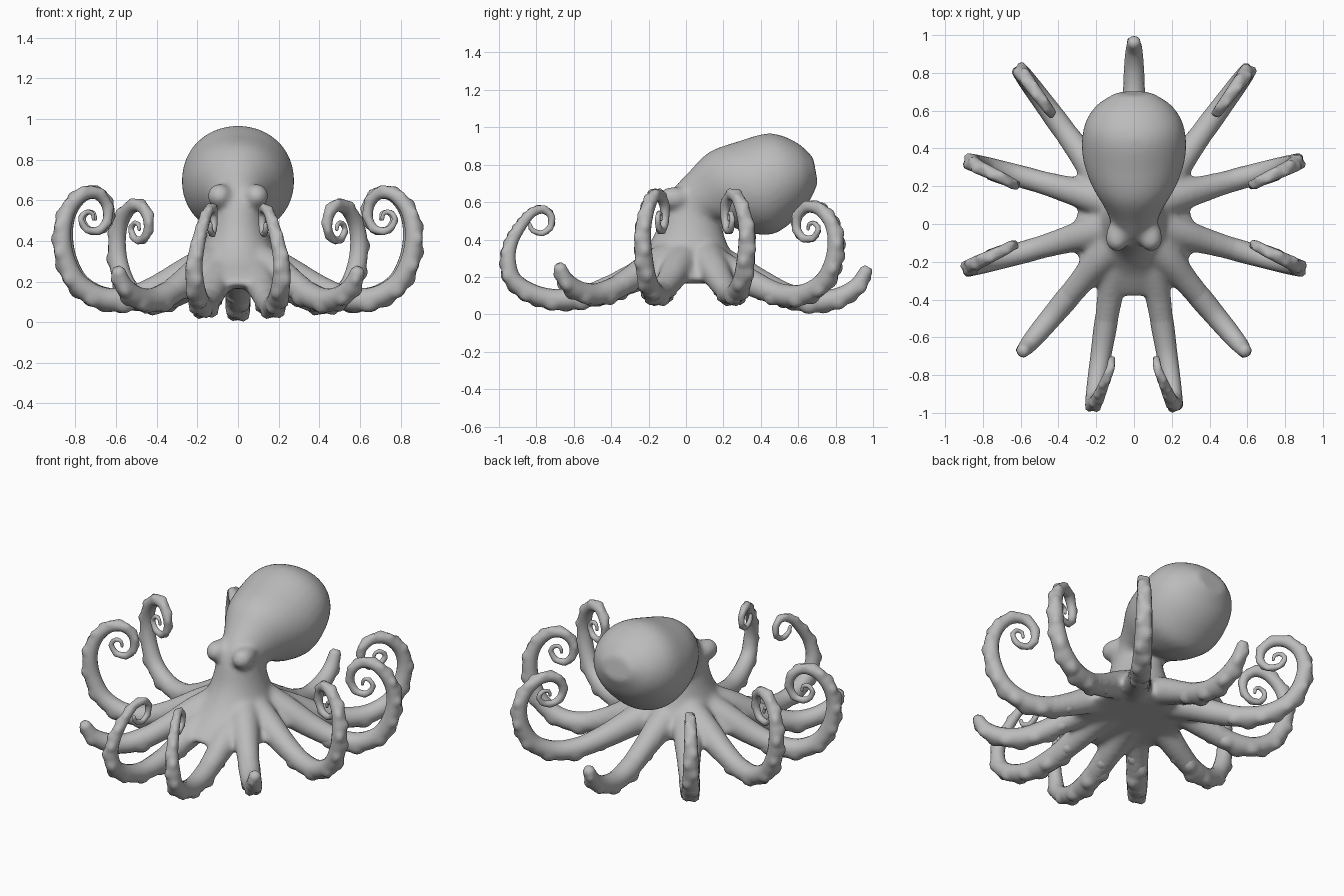
import bpy, bmesh, math
from mathutils import Vector

if "Cube" in bpy.data.objects:
    bpy.data.objects.remove(bpy.data.objects["Cube"])

skin = bpy.data.materials.new("grey_skin")
skin.diffuse_color = (0.5, 0.5, 0.5, 1)
skin.use_nodes = True
skin.node_tree.nodes["Principled BSDF"].inputs["Base Color"].default_value = skin.diffuse_color

# Arm profiles: (reach along arm 0..1, height, radius)
CURLED = [(0, .30, .10), (.19, .24, .084), (.39, .165, .069), (.58, .115, .059), (.75, .12, .055),
          (.90, .19, .051), (.98, .31, .047), (1, .44, .043), (.96, .55, .038), (.87, .625, .034),
          (.77, .635, .030), (.70, .585, .027), (.69, .51, .023), (.74, .455, .020),
          (.82, .455, .017), (.86, .505, .014), (.83, .54, .012), (.79, .535, .010), (.78, .505, .008)]
HOOKED = [(0, .26, .10), (.17, .215, .085), (.35, .15, .07), (.52, .098, .061), (.70, .08, .055),
          (.85, .11, .051), (.965, .18, .046), (1, .28, .041), (.98, .38, .035), (.92, .47, .030),
          (.85, .54, .025), (.78, .56, .022), (.73, .53, .019), (.73, .47, .017), (.78, .435, .015),
          (.84, .45, .013), (.86, .485, .010)]
SHORT = [(0, .29, .10), (.17, .245, .085), (.35, .17, .07), (.52, .10, .062), (.68, .068, .058),
         (.83, .09, .053), (.94, .15, .045), (1, .235, .034)]
RAISED = [(t, z * .85 + .05, r) for t, z, r in SHORT]


def catmull(a, b, c, d, u):
    return 0.5 * (2 * b + (c - a) * u + (2 * a - 5 * b + 4 * c - d) * u * u
                  + (3 * b - a - 3 * c + d) * u ** 3)


def smooth_path(points, step):
    """Resample control points of any dimension with a smooth curve."""
    pts = [Vector(p) for p in points]
    pts = [2 * pts[0] - pts[1]] + pts + [2 * pts[-1] - pts[-2]]
    out = []
    for i in range(1, len(pts) - 2):
        n = max(2, round((pts[i + 1] - pts[i]).length / step))
        out += [catmull(*pts[i - 1:i + 3], k / n) for k in range(n)]
    return out + [pts[-2]]


def loft(bm, rings):
    """Skin a list of closed rings and cap both ends."""
    loops = [[bm.verts.new(p) for p in ring] for ring in rings]
    n = len(loops[0])
    for a, b in zip(loops, loops[1:]):
        for i in range(n):
            bm.faces.new((a[i], a[(i + 1) % n], b[(i + 1) % n], b[i]))
    for loop in (loops[0], loops[-1]):
        hub = bm.verts.new(sum((v.co for v in loop), Vector()) / n)
        for i in range(n):
            bm.faces.new((loop[i], loop[(i + 1) % n], hub))
    bmesh.ops.recalc_face_normals(bm, faces=bm.faces)


def make_object(name, bm):
    mesh = bpy.data.meshes.new(name)
    bm.to_mesh(mesh)
    bm.free()
    mesh.materials.append(skin)
    mesh.polygons.foreach_set("use_smooth", [True] * len(mesh.polygons))
    obj = bpy.data.objects.new(name, mesh)
    bpy.context.collection.objects.link(obj)
    return obj


def arm_rings(root, tip, profile, zscale, drift, first, last, bumps, sides=16):
    """Rings of one arm, with two rows of suckers on the outer side of the bend."""
    root, tip = Vector((*root, 0)), Vector((*tip, 0))
    side = Vector((0, 0, 1)).cross((tip - root).normalized())
    ctrl = []
    for i, (t, z, r) in enumerate(profile):
        bend = drift * min(1, max(0, i - 7) / 4)
        p = root.lerp(tip, t) + side * bend
        # thin the hidden ends where root and free arm overlap
        if (first and i == first) or (last and i == last - 1):
            r *= .8
        ctrl.append((p.x, p.y, z * zscale, r))
    path = smooth_path(ctrl[first:last], 0.012)
    rings, travel = [], 0.0
    for i, p in enumerate(path):
        lo, hi = path[max(i - 1, 0)], path[min(i + 1, len(path) - 1)]
        tangent = (hi - lo).to_3d().normalized()
        under = tangent.cross(side).normalized()
        if under.z > 0 and tangent.dot(tip - root) > 0:
            under = -under
        elif i and under.dot(prev) < 0:
            under = -under
        prev = under
        across = tangent.cross(under)
        r = p[3]
        travel += (hi - lo).length / 2 / (r * 1.25 + .006)
        ring = []
        for k in range(sides):
            a = 2 * math.pi * k / sides
            row = math.exp(-((abs((a + math.pi) % (2 * math.pi) - math.pi) - .6) / .45) ** 2)
            phase = math.pi if a > math.pi else 0
            knob = max(0, math.sin(travel * math.pi + phase)) * row * bumps
            ring.append(p.to_3d() + (under * math.cos(a) + across * math.sin(a)) * r * (1 + .3 * knob))
        rings.append(ring)
    # rounded end
    end = path[-1].to_3d()
    rings.append([end + (v - end) * .6 + tangent * path[-1][3] * .6 for v in rings[-1]])
    return rings


# Arm layout: name, root, tip, profile, height scale, sideways drift of the curl
ARMS = [("back_arm", (0, .1), (0, .965), SHORT, 1, 0)]
for s, label in ((1, "right"), (-1, "left")):
    ARMS += [
        (label + "_front_arm", (s * .08, -.08), (s * .215, -.95), HOOKED, 1, -s * .06),
        (label + "_front_diagonal_arm", (s * .09, -.08), (s * .59, -.675), RAISED, 1, 0),
        (label + "_front_side_arm", (s * .1, -.01), (s * .865, -.23), CURLED, 1, s * .05),
        (label + "_rear_side_arm", (s * .1, .11), (s * .855, .325), CURLED, 1, -s * .05),
        (label + "_rear_diagonal_arm", (s * .1, .13), (s * .595, .80), CURLED, .9, 0)]

# Body: elliptical sections given by front (y, z), back (y, z) and half width,
# flaring at the bottom into a web between the arms
SECTIONS = [(-.30, .165, .22, .165, .24), (-.39, .185, .29, .185, .325), (-.35, .235, .285, .23, .285),
            (-.265, .30, .265, .285, .225), (-.20, .375, .235, .345, .18),
            (-.155, .46, .205, .42, .15), (-.125, .57, .19, .50, .13), (-.08, .66, .23, .48, .135),
            (0, .745, .285, .45, .17), (.12, .865, .36, .43, .235), (.28, .925, .47, .43, .275),
            (.45, .968, .575, .50, .265), (.59, .92, .65, .585, .205), (.68, .84, .705, .70, .10)]
bm = bmesh.new()
rings = []
for fy, fz, by, bz, w in smooth_path(SECTIONS, .04):
    mid, half = Vector((0, (fy + by) / 2, (fz + bz) / 2)), Vector((0, (fy - by) / 2, (fz - bz) / 2))
    rings.append([mid + half * math.cos(a) + Vector((w * math.sin(a), 0, 0))
                  for a in (2 * math.pi * k / 32 for k in range(32))])
loft(bm, rings)

# Eyes, stretched back into the head
for s in (1, -1):
    eye = bmesh.ops.create_uvsphere(bm, u_segments=20, v_segments=12, radius=.062)
    for v in eye["verts"]:
        stretch = 2.0 if v.co.y > 0 else 1.15
        v.co = Vector((v.co.x + s * (.09 - .2 * max(v.co.y, 0)), v.co.y * stretch - .076, v.co.z + .62))

# Arm roots merge into the body
for name, root, tip, prof, zs, drift in ARMS:
    loft(bm, arm_rings(root, tip, prof, zs, drift, 0, 5, 0))
body = make_object("body", bm)
mod = body.modifiers.new("merge", "REMESH")
mod.mode, mod.voxel_size, mod.use_smooth_shade = "VOXEL", .014, True
mod = body.modifiers.new("soften", "SMOOTH")
mod.factor, mod.iterations = .5, 14

# Free lengths of the arms
for name, root, tip, prof, zs, drift in ARMS:
    bm = bmesh.new()
    loft(bm, arm_rings(root, tip, prof, zs, drift, 2, None, 1))
    make_object(name, bm)
